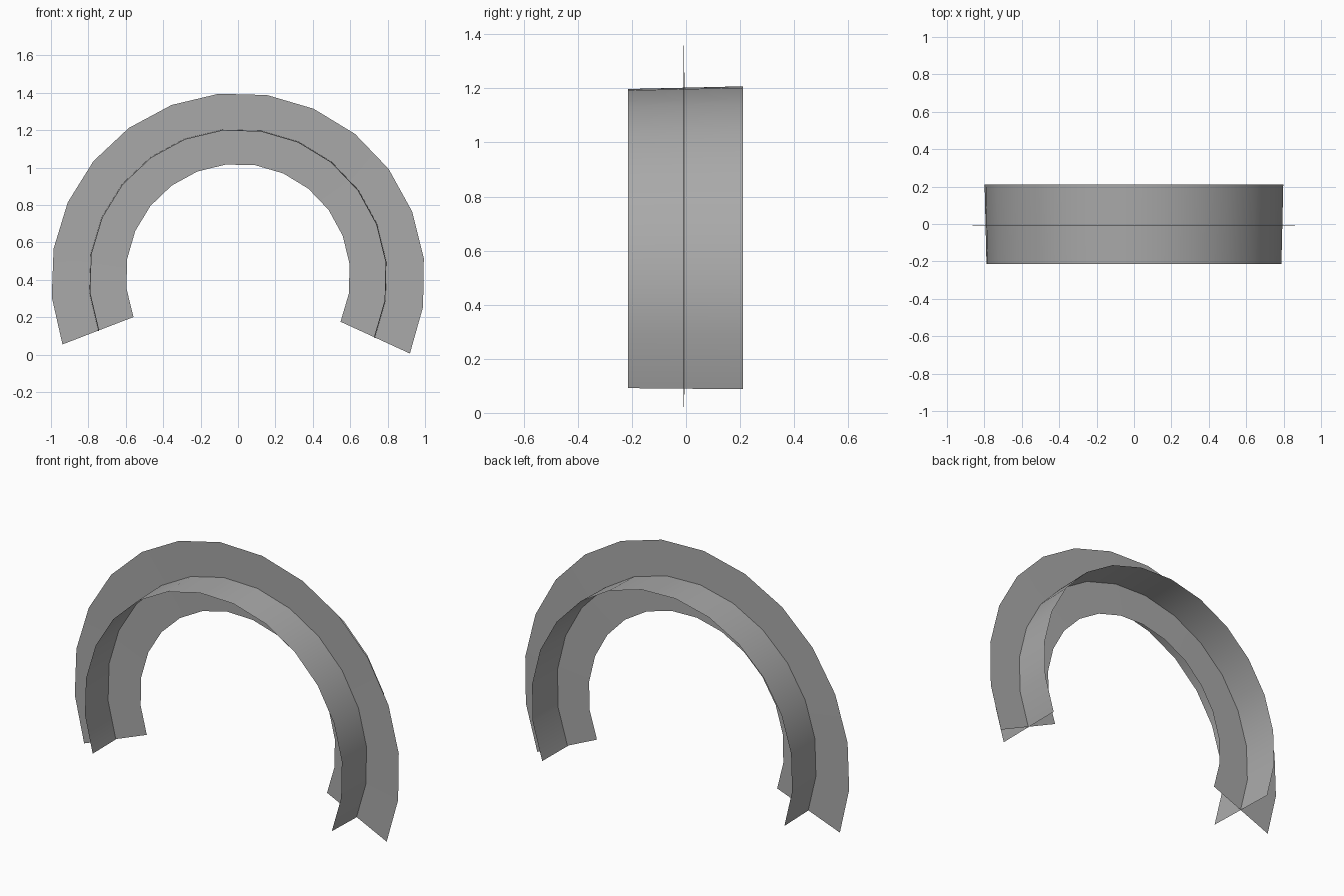
import bpy
import bmesh
from math import cos, sin, radians

cube = bpy.data.objects.get("Cube")
if cube:
    bpy.data.objects.remove(cube, do_unlink=True)

SEGMENTS = 15

grey = bpy.data.materials.new("plain grey")
grey.use_nodes = True
colour = (0.4, 0.4, 0.4, 1)
grey.diffuse_color = colour
grey.node_tree.nodes["Principled BSDF"].inputs["Base Color"].default_value = colour


def arc(bm, radius, y, centre_z, start, end):
    """One open arc of vertices, running from the left end to the right end."""
    verts = []
    for i in range(SEGMENTS + 1):
        a = radians(start + (end - start) * i / SEGMENTS)
        verts.append(bm.verts.new((radius * cos(a), y, centre_z + radius * sin(a))))
    return verts


def strip(name, first, second):
    """A single-sided sheet bridging two arcs."""
    bm = bmesh.new()
    a, b = arc(bm, *first), arc(bm, *second)
    for i in range(SEGMENTS):
        bm.faces.new((a[i], b[i], b[i + 1], a[i + 1]))
    mesh = bpy.data.meshes.new(name)
    bm.to_mesh(mesh)
    bm.free()
    mesh.materials.append(grey)
    obj = bpy.data.objects.new(name, mesh)
    bpy.context.collection.objects.link(obj)
    bpy.ops.object.select_all(action="DESELECT")
    obj.select_set(True)
    bpy.context.view_layer.objects.active = obj
    bpy.ops.object.shade_smooth_by_angle(angle=radians(30))
    return obj


# Upright flat arch, very slightly dished
strip("flat_arch",
      (1.0, -0.009, 0.4, -23.2, 200.2),
      (0.6, -0.002, 0.42, -24, 201.4))

# Curved band crossing the arch along its middle line, slightly flared to the back
strip("curved_band",
      (0.793, -0.215, 0.409, -23.6, 200.7),
      (0.803, 0.21, 0.409, -23.6, 200.7))
